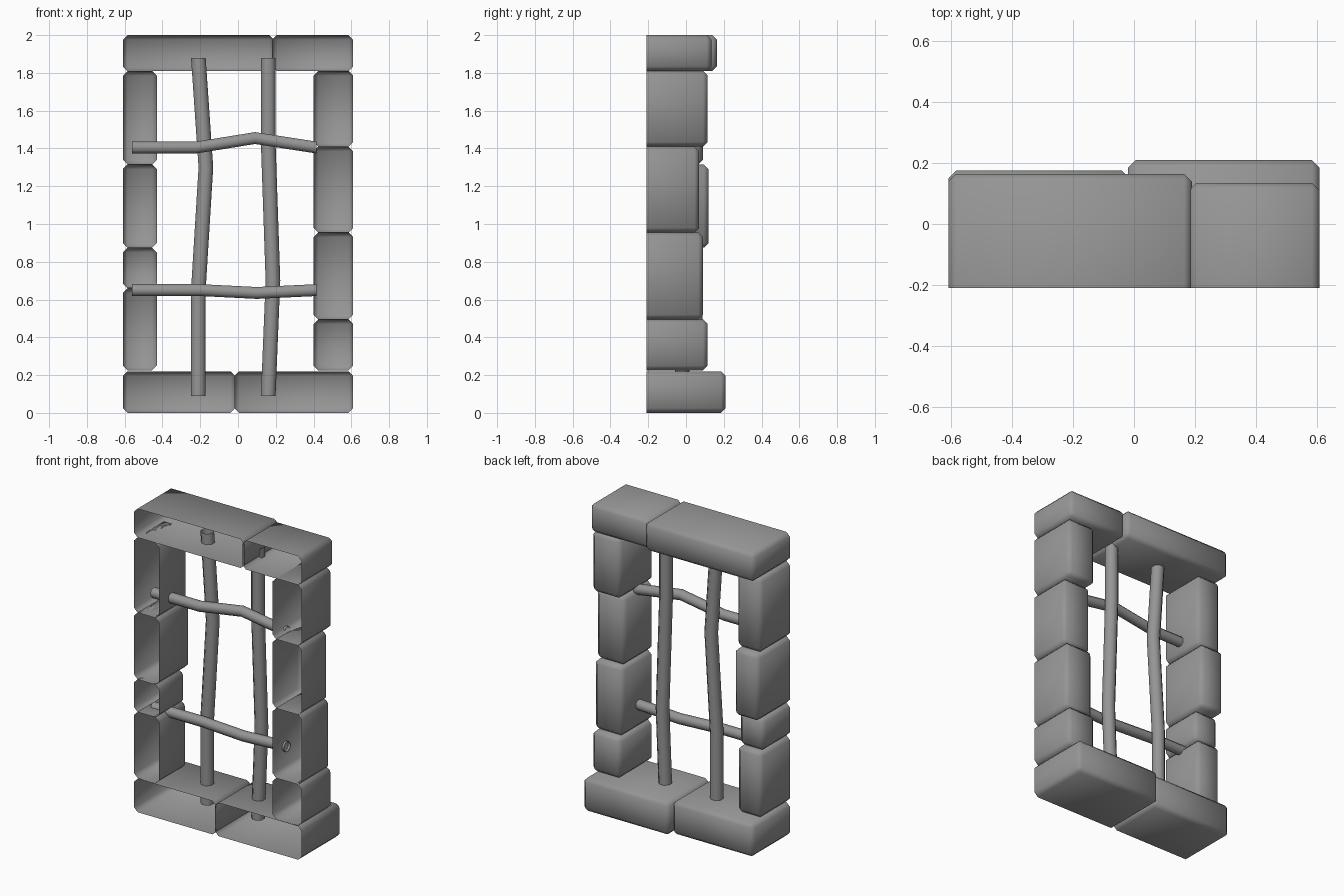
import bpy, bmesh, math
from mathutils import Vector

if "Cube" in bpy.data.objects:
    bpy.data.objects.remove(bpy.data.objects["Cube"], do_unlink=True)

FRONT = -0.21

stone = bpy.data.materials.new("stone_grey")
stone.use_nodes = True
grey = (0.3, 0.3, 0.3, 1)
stone.diffuse_color = grey
stone.node_tree.nodes["Principled BSDF"].inputs["Base Color"].default_value = grey


def finish(bm, name):
    for f in bm.faces:
        f.smooth = True
    mesh = bpy.data.meshes.new(name)
    bm.to_mesh(mesh)
    bm.free()
    mesh.materials.append(stone)
    obj = bpy.data.objects.new(name, mesh)
    bpy.context.collection.objects.link(obj)


# Hollow stone: chamfered box, open at the front
def block(name, x0, x1, z0, z1, back, chamfer=0.025):
    bm = bmesh.new()
    bmesh.ops.create_cube(bm, size=1)
    size = Vector((x1 - x0, back - FRONT, z1 - z0))
    mid = Vector((x0 + x1, FRONT + back, z0 + z1)) / 2
    for v in bm.verts:
        v.co = v.co * size + mid
    bm.normal_update()
    front = [f for f in bm.faces if f.normal.y < -0.9]
    bmesh.ops.delete(bm, geom=front, context='FACES_ONLY')
    edges = [e for e in bm.edges if not e.is_boundary]
    bmesh.ops.bevel(bm, geom=edges, offset=chamfer, segments=1,
                    affect='EDGES', clamp_overlap=True)
    finish(bm, name)


# Bent bar: open tube through (x, z) points at a fixed depth
def bar(name, points, y, radius, upright, sides=8):
    bm = bmesh.new()
    rings = []
    for x, z in points:
        ring = []
        for i in range(sides):
            a = math.tau * (i + 0.5) / sides
            c, s = radius * math.cos(a), radius * math.sin(a)
            offset = (c, s, 0) if upright else (0, c, s)
            ring.append(bm.verts.new(Vector((x, y, z)) + Vector(offset)))
        rings.append(ring)
    for a, b in zip(rings, rings[1:]):
        for i in range(sides):
            j = (i + 1) % sides
            bm.faces.new((a[i], a[j], b[j], b[i]))
    # Point the walls away from the bar's axis
    bm.normal_update()
    f = bm.faces[:][0]
    axis = sum((v.co for v in rings[0] + rings[1]), Vector()) / (2 * sides)
    if f.normal.dot(f.calc_center_median() - axis) < 0:
        bmesh.ops.reverse_faces(bm, faces=bm.faces[:])
    finish(bm, name)


# Sill and lintel stones
block("sill_right", -0.61, -0.015, 0, 0.22, 0.175)
block("sill_left", -0.02, 0.61, 0, 0.22, 0.21)
block("lintel_right", -0.61, 0.19, 1.81, 2, 0.165)
block("lintel_left", 0.18, 0.61, 1.81, 2, 0.135)

# Side columns: joint heights and how far each stone reaches back
columns = {
    "right": (-0.61, -0.43, [0.225, 0.66, 0.875, 1.315, 1.81], [0.087, 0.065, 0.12, 0.09]),
    "left": (0.40, 0.61, [0.225, 0.495, 0.955, 1.41, 1.81], [0.115, 0.09, 0.07, 0.115]),
}
for side, (x0, x1, joints, backs) in columns.items():
    for i, back in enumerate(backs):
        block(f"column_stone_{side}_{i + 1}", x0, x1, joints[i], joints[i + 1], back)

# Bent window bars
bar("upright_bar_right", [(-0.21, 0.09), (-0.21, 0.65), (-0.17, 1.3), (-0.21, 1.88)],
    -0.02, 0.042, True)
bar("upright_bar_left", [(0.16, 0.09), (0.185, 0.7), (0.16, 1.43), (0.16, 1.88)],
    -0.02, 0.042, True)
bar("cross_bar_upper", [(-0.56, 1.405), (-0.22, 1.405), (0.09, 1.455), (0.415, 1.405)],
    -0.08, 0.034, False)
bar("cross_bar_lower", [(-0.56, 0.65), (-0.2, 0.65), (0.1, 0.635), (0.415, 0.65)],
    -0.08, 0.034, False)
